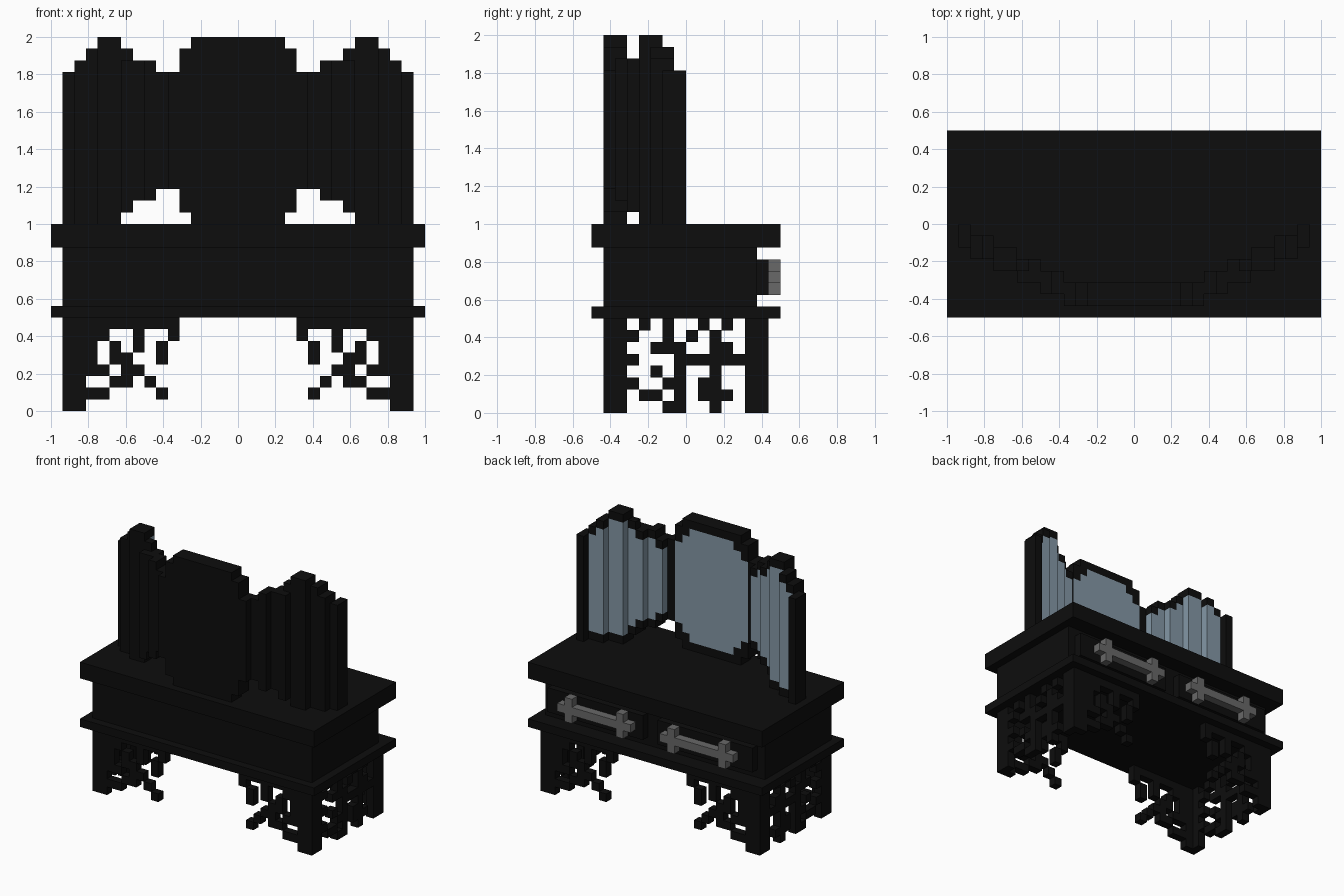
import bpy
import bmesh
from mathutils import Vector

U = 1 / 16  # size of one block

if "Cube" in bpy.data.objects:
    bpy.data.objects.remove(bpy.data.objects["Cube"], do_unlink=True)


def make_material(name, colour):
    mat = bpy.data.materials.new(name)
    mat.use_nodes = True
    mat.diffuse_color = (*colour, 1)
    mat.node_tree.nodes["Principled BSDF"].inputs["Base Color"].default_value = (*colour, 1)
    return mat


BLACK = make_material("black_wood", (0.004, 0.004, 0.004))
GLASS = make_material("mirror_glass", (0.23, 0.31, 0.38))
METAL = make_material("grey_metal", (0.14, 0.14, 0.14))


def blocks(name, boxes, mat):
    """One object from boxes given as (x0, x1, y0, y1, z0, z1) in blocks."""
    bm = bmesh.new()
    for x0, x1, y0, y1, z0, z1 in boxes:
        for v in bmesh.ops.create_cube(bm, size=1)["verts"]:
            v.co = Vector((x1 if v.co.x > 0 else x0,
                           y1 if v.co.y > 0 else y0,
                           z1 if v.co.z > 0 else z0)) * U
    mesh = bpy.data.meshes.new(name)
    bm.to_mesh(mesh)
    bm.free()
    mesh.materials.append(mat)
    obj = bpy.data.objects.new(name, mesh)
    bpy.context.collection.objects.link(obj)
    return obj


def flip_x(boxes):
    return [(-b[1], -b[0], *b[2:]) for b in boxes]


def flip_y(boxes):
    return [(*b[:2], -b[3], -b[2], *b[4:]) for b in boxes]


def pair(name, boxes, mat):
    blocks("left_" + name, boxes, mat)
    blocks("right_" + name, flip_x(boxes), mat)


def runs(rows):
    """Filled runs (start, end, row height) of a pattern, top row first."""
    for i, row in enumerate(rows):
        start = None
        for k, ch in enumerate(row + "."):
            if ch == "#" and start is None:
                start = k
            elif ch != "#" and start is not None:
                yield start, k, len(rows) - 1 - i
                start = None


# Table: top, body, lower ledge and drawer fronts
blocks("table_top", [(-16, 16, -8, 8, 14, 16)], BLACK)
blocks("table_body", [(-15, 15, -7, 6, 9, 14)], BLACK)
blocks("lower_ledge", [(-16, 16, -8, 8, 8, 9)], BLACK)
pair("drawer_front", [(1, 14, 6, 7, 10, 13)], BLACK)

# Drawer handles: a bar crossed by two posts
pair("drawer_handle", [(2, 12, 7, 8, 11, 12)]
     + [(x, x + 1, 7, 8, z, z + 1) for x in (3, 10) for z in (10, 12)], METAL)

# Carved legs: outer corner first, running towards the middle
END_CARVING = [
    "##########",
    "####..#..#",
    "###.#.#.#.",
    "###.##..#.",
    "####.##...",
    "##..##.#..",
    "####....#.",
    "##........",
]
end_panel = [(15 - b, 15 - a, -7, -6, z, z + 1) for a, b, z in runs(END_CARVING)]
pair("front_leg", end_panel, BLACK)
pair("back_leg", flip_y(end_panel), BLACK)

# Carved side panels between the legs, front to back
SIDE_CARVING = [
    "#.#.#..#.#.#",
    "##..#.#.#..#",
    "#..###..##.#",
    "##...#######",
    "#..#.#..#..#",
    "##..##.##..#",
    "#.##.#.###.#",
    "#...##..#..#",
]
pair("side_panel", [(14, 15, a - 6, b - 6, z, z + 1)
                    for a, b, z in runs(SIDE_CARVING)], BLACK)

# Centre mirror: stepped oval backing, frame ring and glass
BACK = -5
oval = [(6, 19, 29), (5, 17, 31), (4, 16, 32)]
glass = [(5, 19, 29), (4, 18, 30), (3, 17, 31)]
blocks("centre_mirror_back", [(-w, w, -7, BACK - 1, a, b) for w, a, b in oval], BLACK)


def ring(outer, inner):
    """Boxes filling the outer shape but not the inner one, row by row."""
    out = []
    for z in range(16, 32):
        wide = max([w for w, a, b in outer if a <= z < b])
        hole = max([w for w, a, b in inner if a <= z < b], default=0)
        if hole:
            out += [(hole, wide, BACK - 1, BACK, z, z + 1),
                    (-wide, -hole, BACK - 1, BACK, z, z + 1)]
        else:
            out.append((-wide, wide, BACK - 1, BACK, z, z + 1))
    return out


blocks("centre_mirror_frame", ring(oval, glass), BLACK)
blocks("centre_mirror_glass", [(-w, w, BACK - 1, BACK, a, b) for w, a, b in glass], GLASS)

# Side mirrors: columns stepping back, (x, rear y, bottom, top)
columns = [(13, -1, 16, 30), (12, -1, 16, 31), (11, -2, 16, 32), (10, -2, 16, 32),
           (9, -3, 17, 31), (8, -3, 18, 30), (7, -4, 18, 30), (6, -4, 19, 29)]
frame, panes = [(14, 15, -2, 0, 16, 29)], []
for x, y, low, top in columns:
    cover = min(top, 30) if y == -3 else top
    frame += [(x, x + 1, y - 2, y - 1, low, cover),
              (x, x + 1, y - 1, y, low, low + 1),
              (x, x + 1, y - 1, y, top - 1, top)]
    panes.append((x, x + 1, y - 1, y, low + 1, top - 1))
pair("side_mirror_frame", frame, BLACK)
pair("side_mirror_glass", panes, GLASS)
